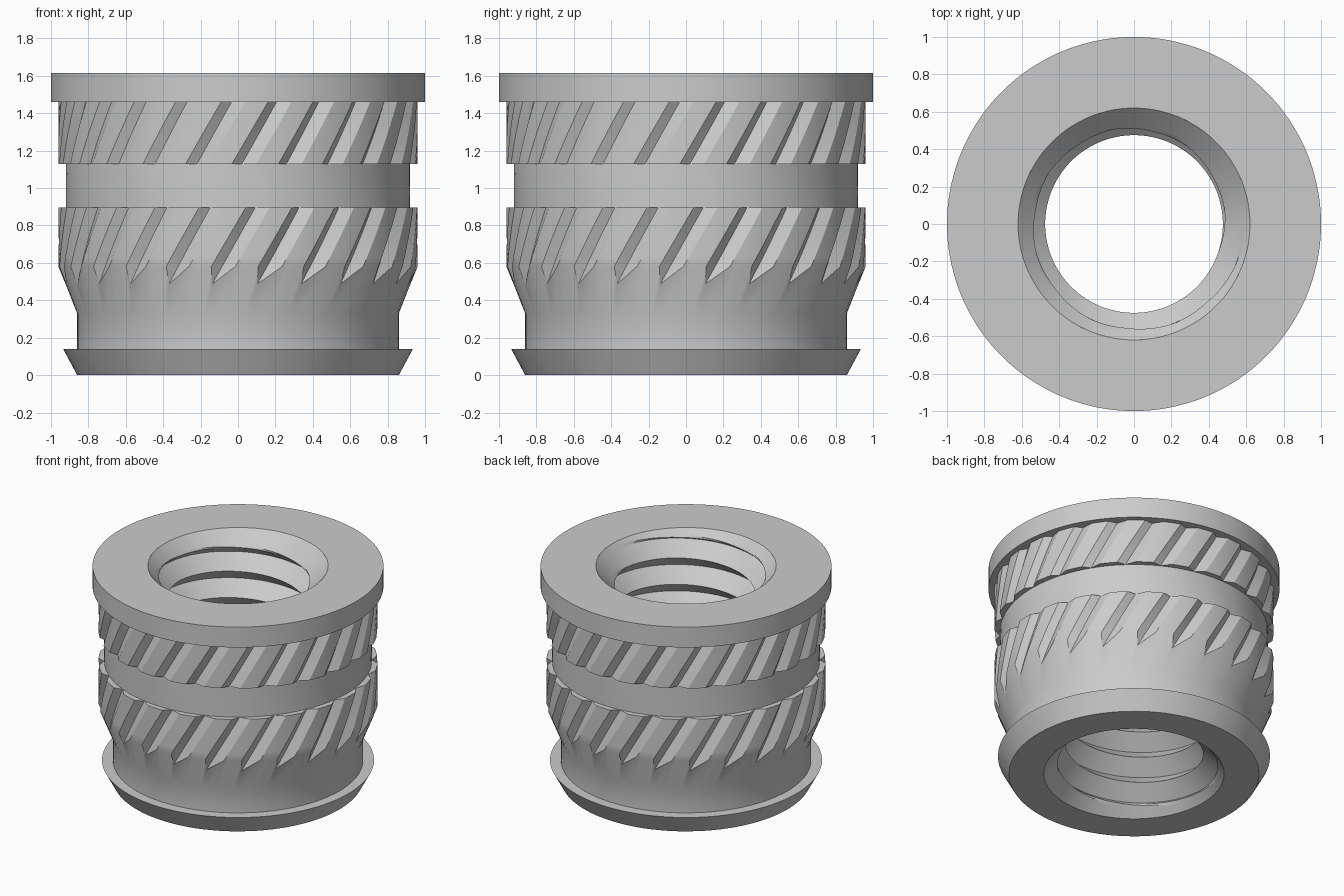
import bpy, bmesh, math

if "Cube" in bpy.data.objects:
    bpy.data.objects.remove(bpy.data.objects["Cube"], do_unlink=True)

HEIGHT = 1.615
RIM = 0.62          # bore radius at both mouths
TAU = 2 * math.pi

metal = bpy.data.materials.new("grey metal")
metal.use_nodes = True
GREY = (0.6, 0.6, 0.6, 1)
metal.diffuse_color = GREY
metal.node_tree.nodes["Principled BSDF"].inputs["Base Color"].default_value = GREY


def point(angle, radius, z):
    """Angle runs counter-clockwise from the front."""
    return (radius * math.sin(angle), -radius * math.cos(angle), z)


def skin(name, rows, closed, flip=False):
    """Bridge rows of points into one smooth surface with sharp edges kept."""
    bm = bmesh.new()
    grid = [[bm.verts.new(p) for p in row] for row in rows]
    count = len(rows[0])
    for low, high in zip(grid, grid[1:]):
        for i in range(count if closed else count - 1):
            k = (i + 1) % count
            bm.faces.new((low[i], low[k], high[k], high[i]))
    bmesh.ops.remove_doubles(bm, verts=bm.verts, dist=0.0003)
    if flip:
        bmesh.ops.reverse_faces(bm, faces=bm.faces)
    mesh = bpy.data.meshes.new(name)
    bm.to_mesh(mesh)
    bm.free()
    mesh.materials.append(metal)
    ob = bpy.data.objects.new(name, mesh)
    bpy.context.collection.objects.link(ob)
    bpy.ops.object.select_all(action='DESELECT')
    ob.select_set(True)
    bpy.context.view_layer.objects.active = ob
    bpy.ops.object.shade_smooth_by_angle(angle=math.radians(24))
    return ob


# Knurl: one tooth is a V groove followed by a flat land
TEETH = 24
PITCH_ANGLE = TAU / TEETH
LAND, GROOVE = 0.96, 0.923
TWIST = 0.61
left, right = -0.057, 0.078
land_end = PITCH_ANGLE + left
tooth = [(left, LAND), (0, GROOVE)]
tooth += [(right + (land_end - right) * i / 4, LAND) for i in range(4)]
columns = [(t * PITCH_ANGLE + a, r) for t in range(TEETH) for a, r in tooth]


def ring(radius, z, turn):
    return [point(a + turn, radius, z) for a, _ in columns]


CONE_LOW, CONE_HIGH, NECK = 0.33, 0.58, 0.86


def cone_z(radius):
    return CONE_LOW + (radius - NECK) / (LAND - NECK) * (CONE_HIGH - CONE_LOW)


def knurl(bottom, top, phase, z_ref, steps=6):
    """Helical rows; bottom is a function of the column radius."""
    rows = []
    for s in range(steps + 1):
        row = []
        for a, r in columns:
            low = bottom(r)
            z = low + (top - low) * s / steps
            row.append(point(a + phase + TWIST * (z - z_ref), r, z))
        rows.append(row)
    return rows


PHASE_LOW, PHASE_HIGH = 0.108, 0.285
BAND_LOW, BAND_HIGH, COLLAR = 0.895, 1.13, 1.46
turn_low = PHASE_LOW + TWIST * (BAND_LOW - 0.48)
turn_top = PHASE_HIGH + TWIST * (COLLAR - BAND_HIGH)

# Outer body: flared foot, neck, cone, two knurled bands, top flange
rows = [ring(r, z, PHASE_LOW) for r, z in
        ((RIM, 0), (NECK, 0), (0.935, 0.14), (NECK, 0.14), (NECK, CONE_LOW))]
rows += knurl(cone_z, BAND_LOW, PHASE_LOW, 0.48)
rows += [ring(0.92, BAND_LOW, turn_low), ring(0.92, BAND_HIGH, PHASE_HIGH)]
rows += knurl(lambda r: BAND_HIGH, COLLAR, PHASE_HIGH, BAND_HIGH)
rows += [ring(r, z, turn_top) for r, z in
         ((1, COLLAR), (1, HEIGHT), (RIM, HEIGHT))]
skin("knurled_body", rows, closed=True)

# Threaded bore: right-handed V thread opening into a chamfer at each end
MINOR, MAJOR, PITCH = 0.475, 0.585, 0.2
ROOT_Z = 1.58
STEPS, SEGMENTS = 16, 144


def bore_radius(z, offset):
    wave = abs(2 * (offset % 1) - 1)          # 1 at the root, 0 at the crest
    thread = MINOR + (MAJOR - MINOR) * wave
    chamfer = RIM - min(z, HEIGHT - z)
    return max(thread, chamfer)


rows = []
turns = math.ceil(HEIGHT / PITCH) + 1
for j in range(-turns * STEPS, 2 * STEPS + 1):
    row = []
    for i in range(SEGMENTS + 1):
        z = ROOT_Z + PITCH * (j / STEPS + i / SEGMENTS)
        inside = min(max(z, 0), HEIGHT)
        radius = bore_radius(inside, j / STEPS) if inside == z else RIM
        row.append(point(math.pi / 2 + TAU * i / SEGMENTS, radius, inside))
    rows.append(row)
skin("threaded_bore", rows, closed=False, flip=True)
